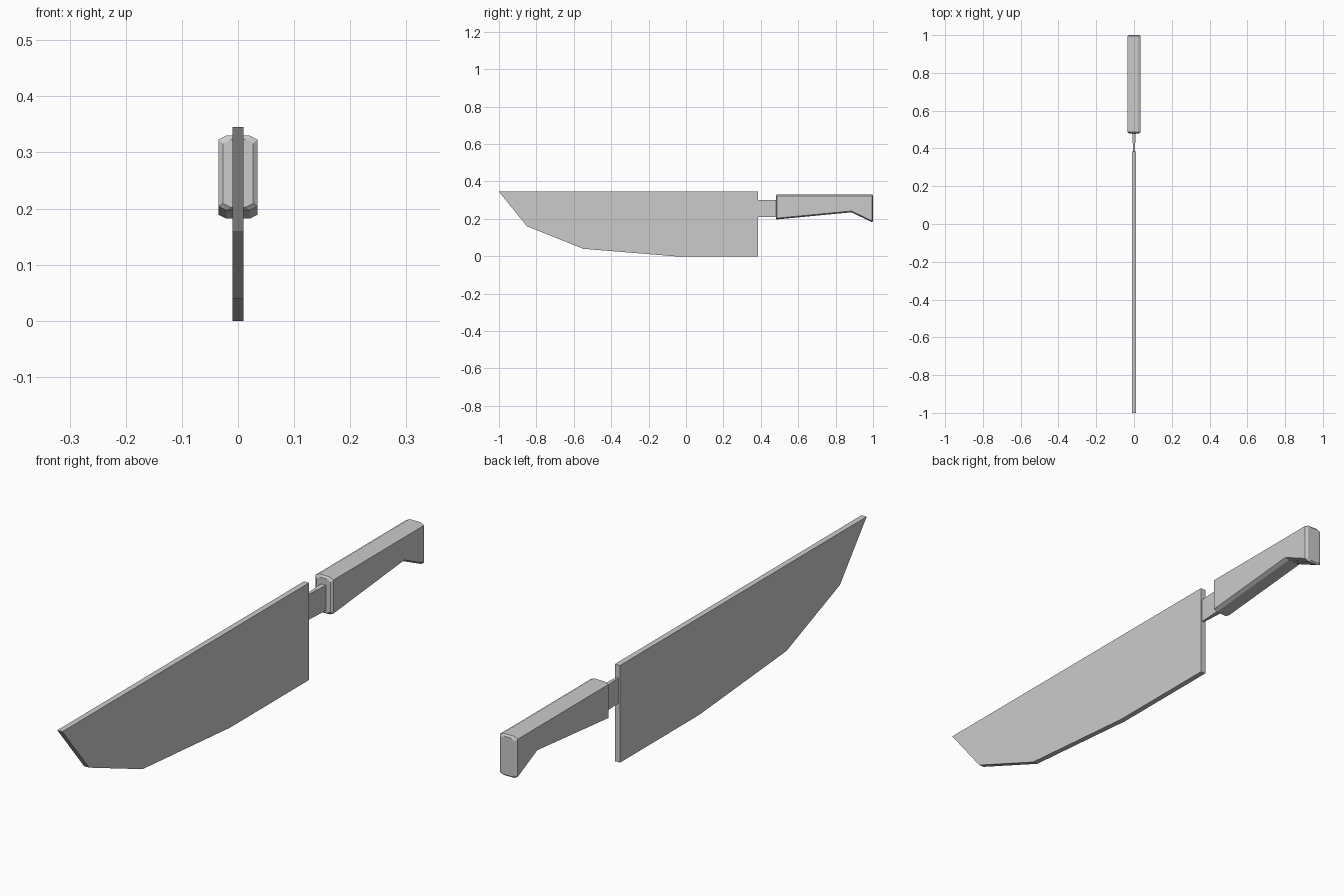
import bpy
import bmesh

cube = bpy.data.objects.get("Cube")
if cube:
    bpy.data.objects.remove(cube, do_unlink=True)

# Single plain material
grey = bpy.data.materials.new("plain grey")
grey.use_nodes = True
colour = (0.6, 0.6, 0.6, 1)
grey.diffuse_color = colour
grey.node_tree.nodes["Principled BSDF"].inputs["Base Color"].default_value = colour


def loft(name, rings):
    """Skin a row of matching closed rings and cap both ends."""
    bm = bmesh.new()
    loops = [[bm.verts.new(p) for p in ring] for ring in rings]
    for a, b in zip(loops, loops[1:]):
        for i in range(len(a)):
            j = (i + 1) % len(a)
            bm.faces.new((a[i], a[j], b[j], b[i]))
    bm.faces.new(loops[0])
    bm.faces.new(loops[-1])
    bmesh.ops.recalc_face_normals(bm, faces=bm.faces)
    mesh = bpy.data.meshes.new(name)
    bm.to_mesh(mesh)
    bm.free()
    mesh.materials.append(grey)
    obj = bpy.data.objects.new(name, mesh)
    bpy.context.collection.objects.link(obj)
    return obj


def octagon(y, half, low, high, cut_x=0.014, cut_z=0.007):
    """Upright rectangle with chamfered corners."""
    quarter = [(half, high - cut_z), (half - cut_x, high)]
    top = quarter + [(-x, z) for x, z in reversed(quarter)]
    bottom = [(-x, low + high - z) for x, z in top]
    return [(x, y, z) for x, z in top + bottom]


def rectangle(y, half, low, high):
    return [(half, y, low), (half, y, high), (-half, y, high), (-half, y, low)]


# Blade: flat plate with a faceted cutting edge
T = 0.01
outline = [(-1, 0.345), (0.385, 0.345), (0.385, 0), (-0.06, 0),
           (-0.55, 0.04), (-0.85, 0.16)]
loft("blade", [[(x, y, z) for y, z in outline] for x in (-T, T)])

# Tang: narrows towards the blade
loft("tang", [rectangle(0.38, 0.004, 0.21, 0.30),
              rectangle(0.49, T, 0.21, 0.30)])

# Handle: chamfered grip with a flared butt and bevelled ends
loft("handle", [
    octagon(0.48, 0.027, 0.202, 0.323),
    octagon(0.486, 0.035, 0.197, 0.33),
    octagon(0.885, 0.035, 0.235, 0.33),
    octagon(0.995, 0.035, 0.182, 0.33),
    octagon(1.0, 0.027, 0.187, 0.323),
])
